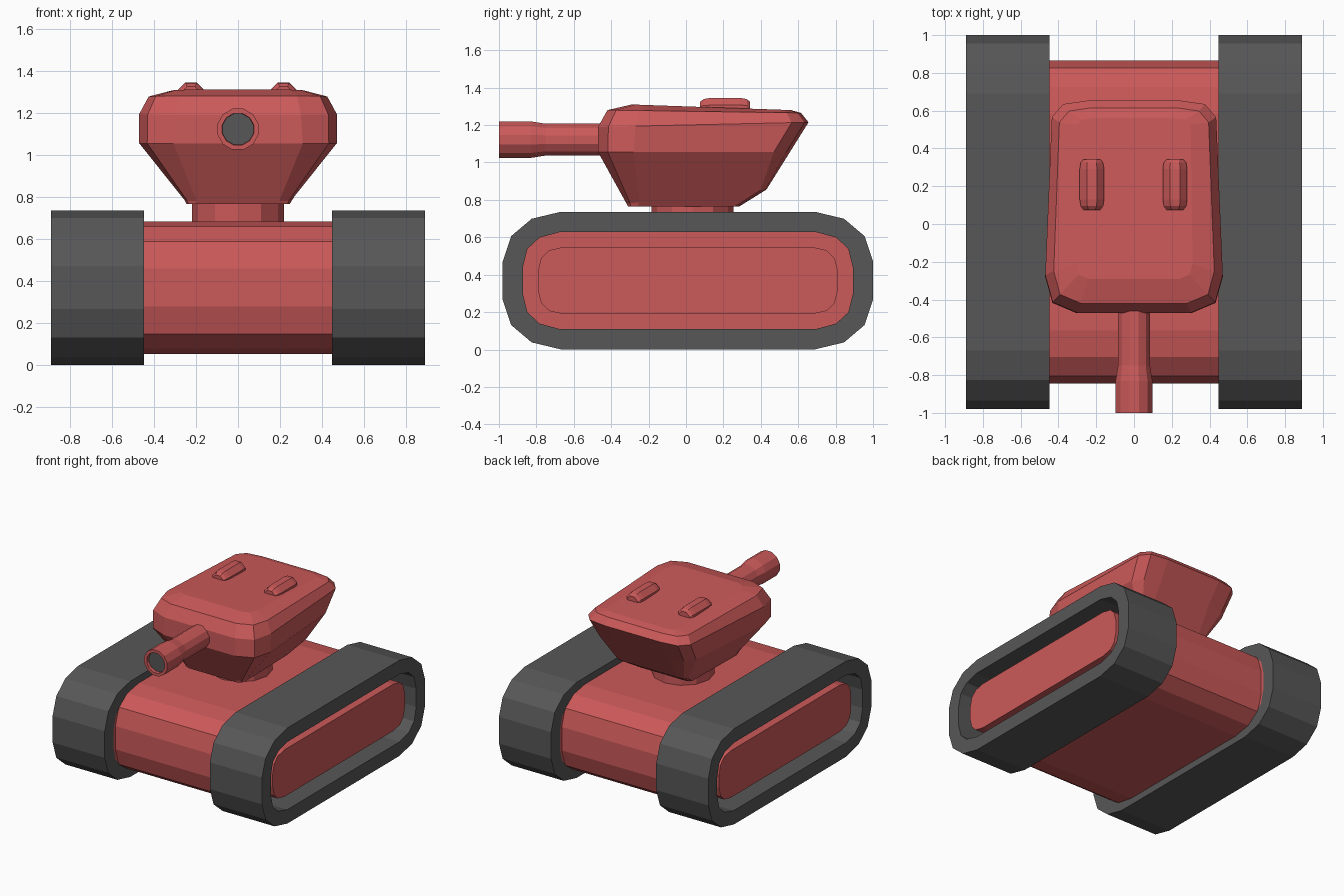
import bpy, bmesh, math

if "Cube" in bpy.data.objects:
    bpy.data.objects.remove(bpy.data.objects["Cube"])


def material(name, rgb):
    m = bpy.data.materials.new(name)
    m.diffuse_color = (*rgb, 1)
    m.use_nodes = True
    m.node_tree.nodes["Principled BSDF"].inputs["Base Color"].default_value = m.diffuse_color
    return m


RED = material("red paint", (0.60, 0.10, 0.10))
GREY = material("dark grey rubber", (0.095, 0.095, 0.095))


def loft(name, rings, mat, cyclic=False):
    """Skin equal-length rings; cap the ends, or join last to first."""
    bm = bmesh.new()
    vs = [[bm.verts.new(p) for p in r] for r in rings]
    n = len(vs[0])
    pairs = list(zip(vs, vs[1:])) + ([(vs[-1], vs[0])] if cyclic else [])
    for a, b in pairs:
        for i in range(n):
            j = (i + 1) % n
            bm.faces.new((a[i], a[j], b[j], b[i]))
    if not cyclic:
        bm.faces.new(vs[0])
        bm.faces.new(vs[-1])
    bmesh.ops.recalc_face_normals(bm, faces=bm.faces)
    me = bpy.data.meshes.new(name)
    bm.to_mesh(me)
    bm.free()
    me.materials.append(mat)
    ob = bpy.data.objects.new(name, me)
    bpy.context.collection.objects.link(ob)
    return ob


def slab(x, half_y, half_z, corner):
    """Rounded side profile at x; corner = (inset from end, inset from top)."""
    q = [(half_y - a, half_z - b) for a, b in corner]
    r = q[::-1]
    pts = q + [(y, -z) for y, z in r] + [(-y, -z) for y, z in q] + [(-y, z) for y, z in r]
    return [(x, 0.01 + y, 0.3685 + z) for y, z in pts]


def lathe_y(name, cx, cz, profile, sides, mat):
    """Turned part along y; profile = (y, radius)."""
    rings = [[(cx + r * math.cos((i + 0.5) * math.tau / sides), y,
               cz + r * math.sin((i + 0.5) * math.tau / sides)) for i in range(sides)]
             for y, r in profile]
    return loft(name, rings, mat)


# Hull between the tracks
HULL = (0.855, 0.315, [(0.28, 0), (0.14, 0.025), (0.04, 0.095), (0, 0.225)])
loft("hull", [slab(-0.5, *HULL), slab(0.5, *HULL)], RED)

# Tracks with recessed wheel covers
OUTER = (0.99, 0.3675, [(0.31, 0), (0.155, 0.037), (0.045, 0.13), (0, 0.265)])
INNER = (0.8825, 0.26, [(0.20, 0), (0.09, 0.03), (0.025, 0.09), (0, 0.19)])
PANEL = (0.8025, 0.18, [(0.14, 0), (0.06, 0.018), (0.018, 0.06), (0, 0.13)])
for side, s in (("left", -1), ("right", 1)):
    loft(side + "_track", [slab(s * 0.447, *OUTER), slab(s * 0.89, *OUTER),
                           slab(s * 0.89, *INNER), slab(s * 0.447, *INNER)], GREY, True)
    loft(side + "_cover_base", [slab(s * 0.45, *INNER), slab(s * 0.65, *INNER)], RED)
    loft(side + "_cover_panel", [slab(s * 0.64, *PANEL), slab(s * 0.85, *PANEL)], RED)

# Turret neck
loft("turret_neck", [[(0.22 * math.cos(i * math.tau / 12), 0.035 + 0.22 * math.sin(i * math.tau / 12), z)
                      for i in range(12)] for z in (0.66, 0.80)], RED)


def turret_ring(yf, zf, yr, zr, wf, wr, k):
    """Plan outline with rounded corners, tilted from front height to rear height."""
    half = [(wf - 0.17 * k, yf), (wf - 0.04 * k, yf + 0.055 * k), (wf, yf + 0.2 * k),
            (wr, yr - 0.09 * k), (wr - 0.06 * k, yr - 0.02 * k), (wr - 0.2 * k, yr)]
    pts = half + [(-x, y) for x, y in half[::-1]]
    return [(x, y, zf + (zr - zf) * (y - yf) / (yr - yf)) for x, y in pts]


# Turret
loft("turret", [
    turret_ring(-0.31, 0.765, 0.285, 0.765, 0.245, 0.235, 0.25),
    turret_ring(-0.318, 0.78, 0.43, 0.855, 0.256, 0.30, 0.35),
    turret_ring(-0.47, 1.055, 0.555, 1.055, 0.47, 0.415, 0.95),
    turret_ring(-0.47, 1.19, 0.655, 1.215, 0.47, 0.435, 1.0),
    turret_ring(-0.42, 1.28, 0.615, 1.265, 0.425, 0.395, 0.85),
    turret_ring(-0.29, 1.31, 0.56, 1.28, 0.31, 0.30, 0.4),
], RED)

# Gun barrel with hollow muzzle and grey bore
lathe_y("gun_barrel", 0, 1.122,
        [(-0.40, 0.088), (-0.75, 0.088), (-0.83, 0.101), (-1.0, 0.101), (-1.0, 0.078), (-0.97, 0.076)],
        12, RED)
lathe_y("gun_bore", 0, 1.122, [(-0.975, 0.077), (-0.968, 0.077)], 12, GREY)

# Roof hatches
for side, s in (("left", -1), ("right", 1)):
    lathe_y(side + "_hatch", s * 0.22 - 0.003, 1.28,
            [(0.075, 0.048), (0.095, 0.064), (0.13, 0.07), (0.29, 0.07), (0.325, 0.064), (0.342, 0.048)],
            8, RED)
